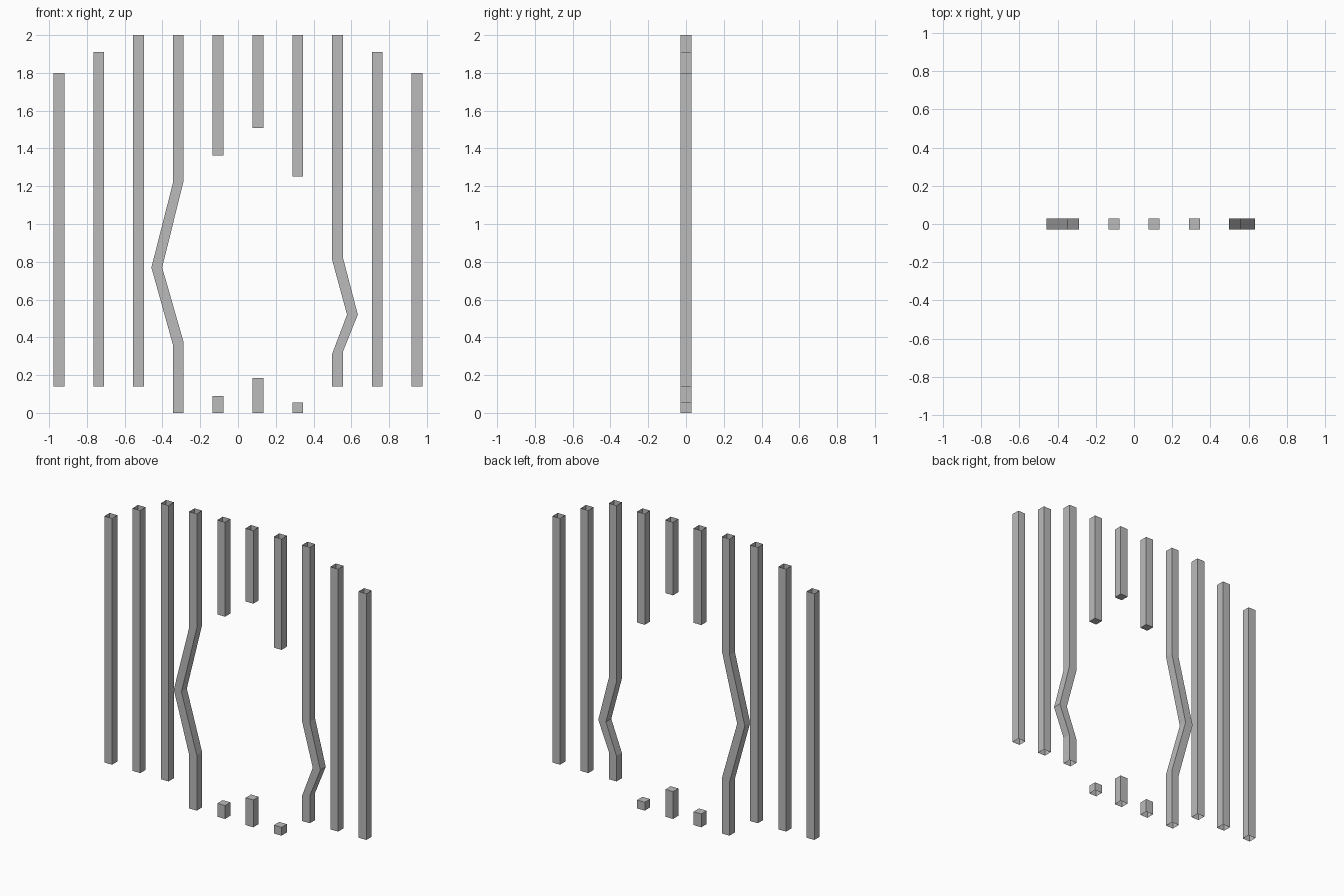
import bpy
import bmesh

cube = bpy.data.objects.get("Cube")
if cube:
    bpy.data.objects.remove(cube, do_unlink=True)

HALF = 0.0285      # half thickness of a bar
SPACING = 0.2107   # distance between bar centres
TILT = 0.006       # slant of the joint where a bar starts to bend

GREY = (0.5, 0.5, 0.5, 1.0)
metal = bpy.data.materials.new("grey metal")
metal.use_nodes = True
metal.diffuse_color = GREY
metal.node_tree.nodes["Principled BSDF"].inputs["Base Color"].default_value = GREY


def bar(name, slot, path, cap_bottom=False, cap_top=False):
    """Square tube through (x offset, height, joint tilt) points, bottom to top."""
    bm = bmesh.new()
    rings = []
    for dx, z, tilt in path:
        rings.append([bm.verts.new((dx + sx * HALF, sy * HALF, z + sx * tilt))
                      for sx, sy in ((-1, -1), (1, -1), (1, 1), (-1, 1))])
    for low, high in zip(rings, rings[1:]):
        for i in range(4):
            j = (i + 1) % 4
            bm.faces.new((low[i], low[j], high[j], high[i]))
    if cap_bottom:
        bm.faces.new(rings[0][::-1])
    if cap_top:
        bm.faces.new(rings[-1])
    mesh = bpy.data.meshes.new(name)
    bm.to_mesh(mesh)
    bm.free()
    mesh.materials.append(metal)
    obj = bpy.data.objects.new(name, mesh)
    obj.location.x = (slot - 4.5) * SPACING
    bpy.context.collection.objects.link(obj)


# Straight bars at both sides, open at the ends
for slot, top in ((0, 1.8), (1, 1.91), (2, 2.0), (8, 1.91), (9, 1.8)):
    bar(f"straight_bar_{slot}", slot, [(0, 0.14, 0), (0, top, 0)])

# Bars bent outwards beside the gap
bar("bent_bar_right", 3, [(0, 0, 0), (0, 0.367, TILT), (-0.114, 0.77, 0),
                          (0, 1.223, TILT), (0, 2, 0)])
bar("bent_bar_left", 7, [(0, 0.14, 0), (0, 0.318, TILT), (0.079, 0.52, 0),
                         (0, 0.817, TILT), (0, 2, 0)])

# Broken bars, closed only where they were cut
for slot, low, high in ((4, 0.09, 1.363), (5, 0.184, 1.507), (6, 0.056, 1.252)):
    bar(f"lower_stub_{slot}", slot, [(0, 0, 0), (0, low, 0)], cap_top=True)
    bar(f"upper_stub_{slot}", slot, [(0, high, 0), (0, 2, 0)], cap_bottom=True)
